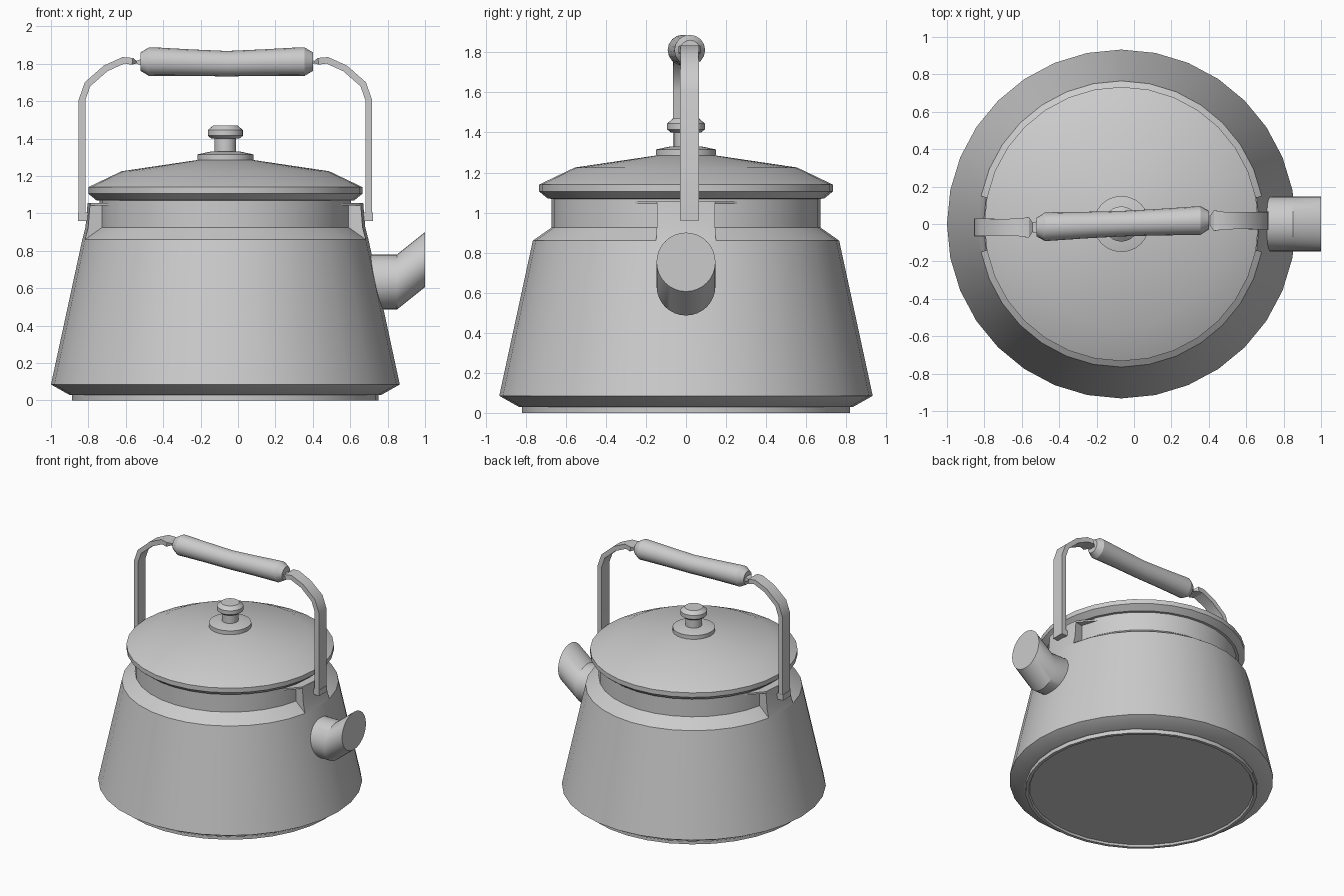
import bpy, bmesh
from math import sin, cos, pi, radians
from mathutils import Vector

if "Cube" in bpy.data.objects:
    bpy.data.objects.remove(bpy.data.objects["Cube"])

CX = -0.0675  # axis of the kettle body


def loft(name, rings, smooth=True):
    """Skin a list of equal-length point loops and cap both ends."""
    bm = bmesh.new()
    loops = [[bm.verts.new(p) for p in ring] for ring in rings]
    n = len(loops[0])
    for a, b in zip(loops, loops[1:]):
        for i in range(n):
            j = (i + 1) % n
            bm.faces.new((a[i], a[j], b[j], b[i]))
    bm.faces.new(loops[0])
    bm.faces.new(loops[-1])
    bmesh.ops.recalc_face_normals(bm, faces=bm.faces[:])
    mesh = bpy.data.meshes.new(name)
    bm.to_mesh(mesh)
    bm.free()
    ob = bpy.data.objects.new(name, mesh)
    bpy.context.collection.objects.link(ob)
    if smooth:
        bpy.ops.object.select_all(action='DESELECT')
        ob.select_set(True)
        bpy.context.view_layer.objects.active = ob
        bpy.ops.object.shade_smooth_by_angle(angle=radians(30))
    return ob


def lathe(name, profile, sides=32):
    """Turn (radius, z) points about the kettle axis."""
    return loft(name, [[(CX + r * cos(2 * pi * i / sides), r * sin(2 * pi * i / sides), z)
                        for i in range(sides)] for r, z in profile])


def x_rings(stations, sides):
    """Circles facing x, from (x, y, z, radius) stations."""
    return [[(x, y + r * cos(2 * pi * i / sides), z + r * sin(2 * pi * i / sides))
             for i in range(sides)] for x, y, z, r in stations]


# Body with recessed foot, sloped wall, shoulder and neck
lathe("body", [(0.79, 0.015), (0.797, 0), (0.82, 0), (0.82, 0.03), (0.835, 0.03),
               (0.9325, 0.085), (0.765, 0.86), (0.672, 0.925), (0.672, 1.075)])

# Lid
lathe("lid", [(0.66, 1.068), (0.69, 1.07), (0.733, 1.105), (0.733, 1.14),
              (0.555, 1.225), (0.15, 1.285), (0.08, 1.29)])

# Knob: base disc, stem and cap
lathe("knob", [(0.15, 1.27), (0.15, 1.315), (0.08, 1.33), (0.058, 1.33), (0.058, 1.40),
               (0.075, 1.40), (0.094, 1.415), (0.094, 1.445), (0.065, 1.47)], 24)

# Spout: straight stub, then sheared upwards
loft("spout", x_rings([(0.70, 0, 0.633, 0.147), (0.85, 0, 0.633, 0.147),
                       (1.0, 0, 0.753, 0.147)], 32))

# Handle straps: (x, z, half width, half thickness) along the path
STRAP = [(0.767, 0.97, 0.047, 0.018), (0.767, 1.605, 0.047, 0.018),
         (0.737, 1.69, 0.047, 0.018), (0.64, 1.775, 0.045, 0.018),
         (0.545, 1.818, 0.047, 0.018), (0.497, 1.813, 0.055, 0.018),
         (0.475, 1.808, 0.025, 0.007), (0.44, 1.808, 0.035, 0.022)]
LUG = [(0.62, 0.86), (0.765, 0.86), (0.748, 0.925), (0.737, 1.055), (0.62, 1.055)]

for side, label in ((1, "right"), (-1, "left")):
    y0 = 0.018 * side

    # Lug on the shoulder, following two of the body's facets
    loft(label + "_lug", [[(CX + side * r * cos(a), r * sin(a), z) for r, z in LUG]
                          for a in (-pi / 16, 0, pi / 16)])

    # Thin ledge flaring from the lug top back to the neck
    plan = [(0.60, -0.26), (0.617, -0.26), (0.721, -0.143), (0.735, 0),
            (0.721, 0.143), (0.617, 0.26), (0.60, 0.26)]
    loft(label + "_ledge", [[(CX + side * x, y, z) for x, y in plan]
                            for z in (1.043, 1.056)], False)

    # Strap
    rings = []
    for i, (x, z, w, t) in enumerate(STRAP):
        p, q = STRAP[max(i - 1, 0)], STRAP[min(i + 1, len(STRAP) - 1)]
        d = Vector((q[0] - p[0], q[1] - p[1])).normalized()
        nx, nz = d.y * t, -d.x * t
        rings.append([(CX + side * (x + s * nx), y0 + k * w, z + s * nz)
                      for s, k in ((1, 1), (1, -1), (-1, -1), (-1, 1))])
    loft(label + "_strap", rings)

    # Pivot block joining the strap to the lug
    loft(label + "_pivot", [[(CX + side * x, y0 + y, z) for x, y in
                             ((0.735, -0.048), (0.789, -0.048), (0.789, 0.048), (0.735, 0.048))]
                            for z in (0.96, 1.005)], False)

# Grip: slightly waisted, sagging and skewed
half = [(0.46, 1.811, 0.05), (0.415, 1.811, 0.077), (0.38, 1.811, 0.076),
        (0.20, 1.806, 0.071)]
stations = ([(-x, z, r) for x, z, r in half] + [(0, 1.80, 0.068)]
            + half[::-1])
loft("grip", x_rings([(x - 0.06, x * 0.04 + 0.002, z, r) for x, z, r in stations], 16))
